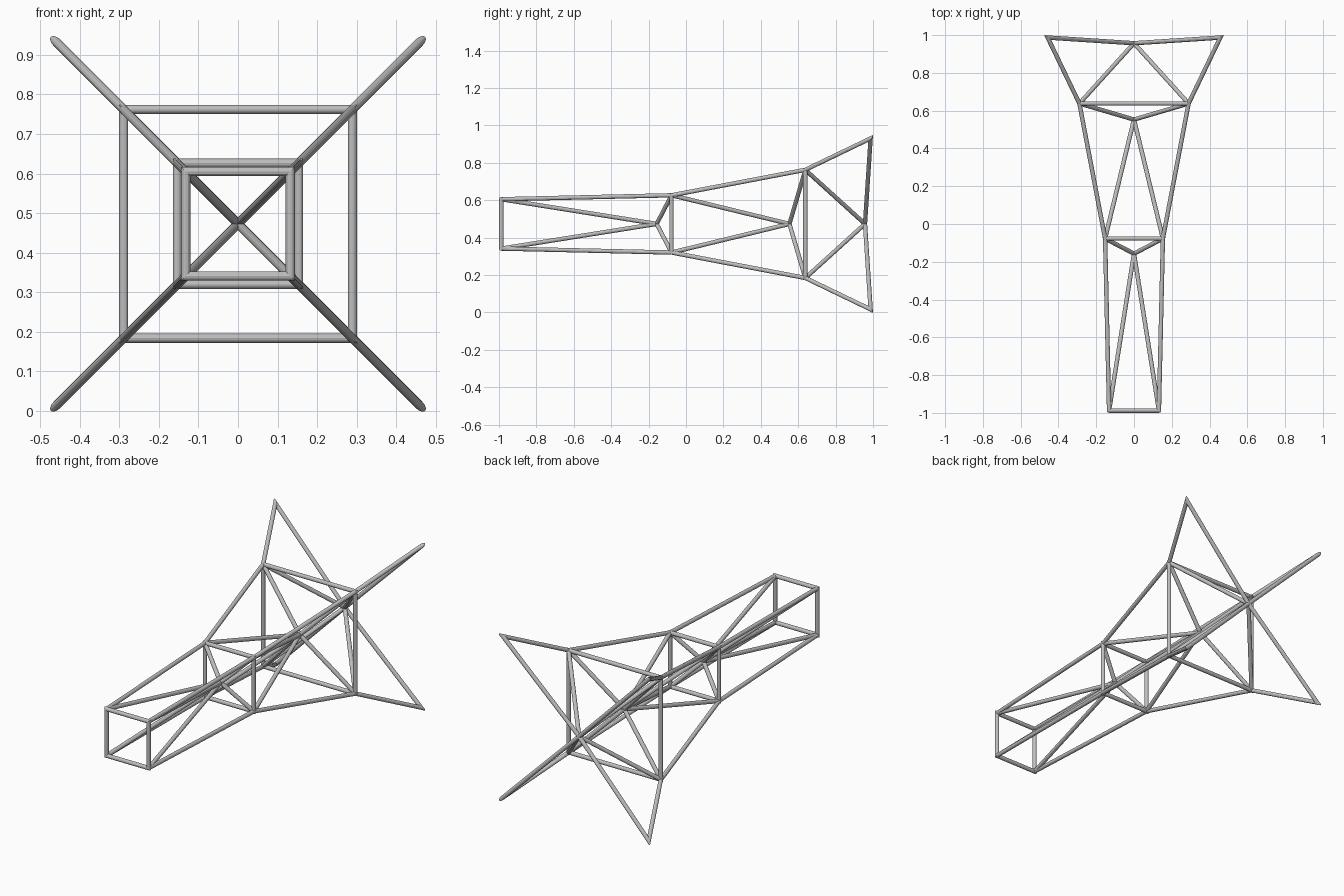
import bpy
import bmesh
from mathutils import Vector

cube = bpy.data.objects.get("Cube")
if cube:
    bpy.data.objects.remove(cube)

RADIUS = 0.0115
MID_Z = 0.473
CORNERS = [(-1, -1), (1, -1), (1, 1), (-1, 1)]

steel = bpy.data.materials.new("light grey steel")
steel.use_nodes = True
steel.diffuse_color = (0.52, 0.52, 0.52, 1)
steel.node_tree.nodes["Principled BSDF"].inputs["Base Color"].default_value = steel.diffuse_color


def square(half, y):
    """Four corner joints of a square bay frame."""
    return [Vector((sx * half, y, MID_Z + sz * half)) for sx, sz in CORNERS]


def tube(name, start, end, before=None, after=None):
    """Round bar between two joints, mitred against the bar before or after it."""
    axis = (end - start).normalized()
    low = start - axis * RADIUS * 3 if before else start
    high = end + axis * RADIUS * 3 if after else end
    bm = bmesh.new()
    bmesh.ops.create_cone(bm, cap_ends=True, segments=12, radius1=RADIUS,
                          radius2=RADIUS, depth=(high - low).length)
    place = axis.to_track_quat('Z', 'Y').to_matrix().to_4x4()
    place.translation = (low + high) / 2
    bm.transform(place)
    # Trim each mitred end on the plane halfway between the two bars
    for joint, inward, neighbour in ((start, axis, before), (end, -axis, after)):
        if neighbour:
            normal = (neighbour - joint).normalized() - inward
            bmesh.ops.bisect_plane(bm, geom=bm.verts[:] + bm.edges[:] + bm.faces[:],
                                   plane_co=joint, plane_no=normal, clear_outer=True)
    mesh = bpy.data.meshes.new(name)
    bm.to_mesh(mesh)
    bm.free()
    mesh.materials.append(steel)
    bpy.context.collection.objects.link(bpy.data.objects.new(name, mesh))


# Joint positions from the narrow front to the flared rear
front = square(0.132, -0.988)
middle = square(0.153, -0.077)
rear = square(0.289, 0.638)
tips = square(0.457, 0.987)
hubs = [Vector((0, y, MID_Z)) for y in (-0.157, 0.553, 0.957)]

# Square frames closing each bay
for name, frame in (("front", front), ("middle", middle), ("rear", rear)):
    for i in range(4):
        tube(name + "_frame_bar", frame[i], frame[(i + 1) % 4],
             before=frame[i - 1], after=frame[(i + 2) % 4])

# Corner rails, and braces running to the central hub of each bay
for name, near, far, hub in (("front_bay", front, middle, hubs[0]),
                             ("middle_bay", middle, rear, hubs[1])):
    for a, b in zip(near, far):
        tube(name + "_rail", a, b)
        tube(name + "_long_brace", a, hub)
        tube(name + "_short_brace", b, hub)

# Flared rear bay, where rail and brace meet in a pointed tip
for corner, tip in zip(rear, tips):
    tube("flared_rail", corner, tip, after=hubs[2])
    tube("flared_inner_brace", corner, hubs[2])
    tube("flared_tip_brace", tip, hubs[2], before=corner)
